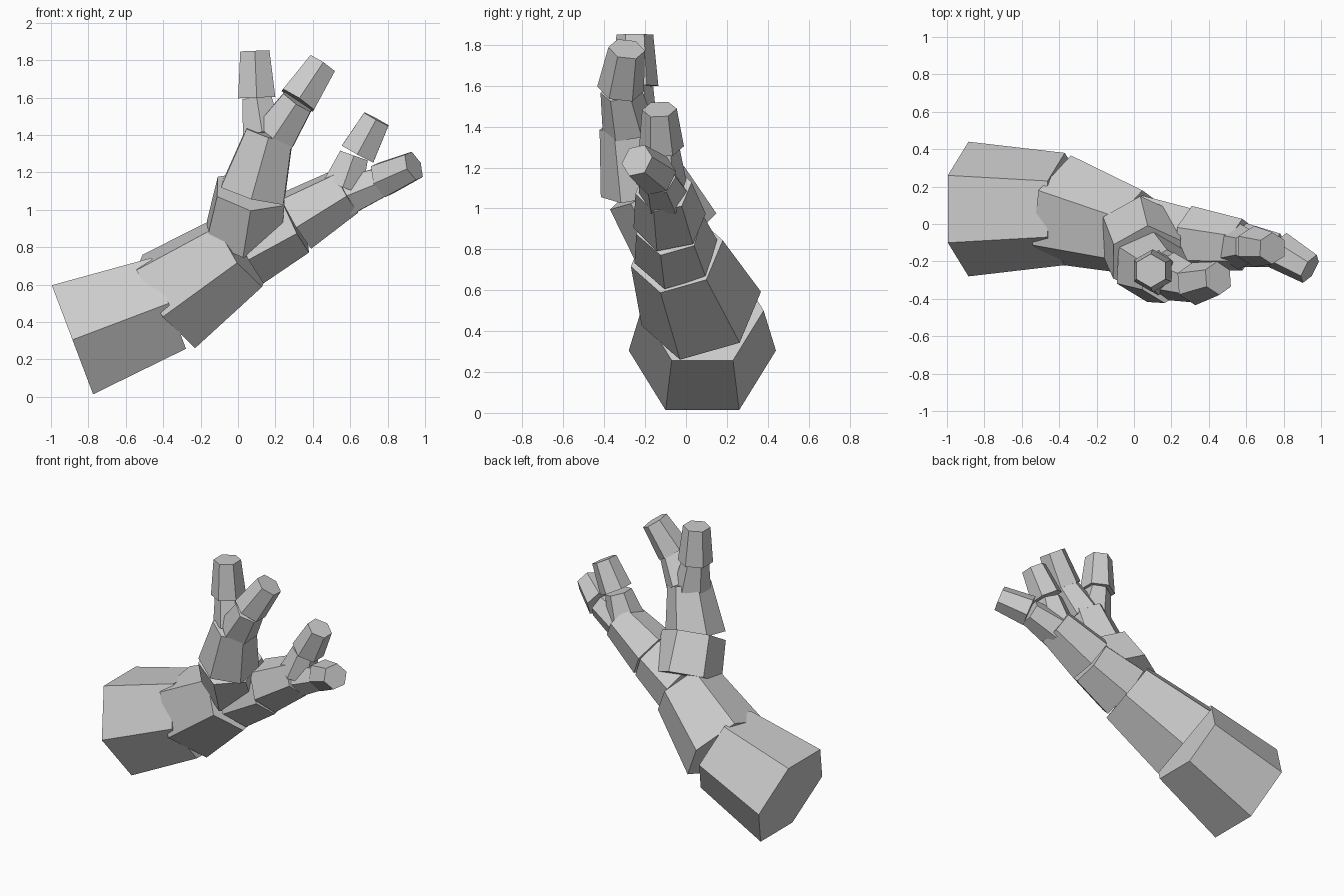
import bpy
import bmesh
from math import cos, sin, pi
from mathutils import Vector

cube = bpy.data.objects.get("Cube")
if cube:
    bpy.data.objects.remove(cube, do_unlink=True)

SIDES = 6

# One plain grey for the whole limb
grey = bpy.data.materials.new("light_grey")
grey.use_nodes = True
colour = (0.6, 0.6, 0.6, 1)
grey.diffuse_color = colour
grey.node_tree.nodes["Principled BSDF"].inputs["Base Color"].default_value = colour


def segment(name, start, end, r_start, r_end, ridge=(0, 1, 0)):
    """Capped six-sided taper; ridge is the direction one corner points to."""
    start, end = Vector(start), Vector(end)
    axis = (end - start).normalized()
    u = Vector(ridge)
    u = (u - axis * u.dot(axis)).normalized()
    v = axis.cross(u)
    bm = bmesh.new()
    rings = []
    for centre, r in ((start, r_start), (end, r_end)):
        angles = [2 * pi * i / SIDES for i in range(SIDES)]
        rings.append([bm.verts.new(centre + r * (u * cos(a) + v * sin(a))) for a in angles])
    low, high = rings
    for i in range(SIDES):
        j = (i + 1) % SIDES
        bm.faces.new((low[i], low[j], high[j], high[i]))
    bm.faces.new(low[::-1])
    bm.faces.new(high)
    mesh = bpy.data.meshes.new(name)
    bm.to_mesh(mesh)
    bm.free()
    mesh.materials.append(grey)
    bpy.context.collection.objects.link(bpy.data.objects.new(name, mesh))


# Main limb
segment("limb_base", (-0.885, 0.08, 0.305), (-0.37, 0.08, 0.5), 0.36, 0.3)
segment("limb_middle", (-0.37, 0.075, 0.51), (0.02, -0.045, 0.78), 0.305, 0.235, (0, 1, 0.2))

# Lower fork
segment("lower_fork_root", (0.05, -0.05, 0.79), (0.31, -0.08, 0.92), 0.21, 0.17, (0, 1, 0.3))
segment("lower_fork", (0.31, -0.08, 0.94), (0.58, -0.11, 1.1), 0.18, 0.14, (0, 1, 0.2))
segment("lower_upright_twig", (0.56, -0.12, 1.12), (0.62, -0.12, 1.29), 0.125, 0.09)
segment("lower_upright_tip", (0.64, -0.12, 1.3), (0.74, -0.13, 1.485), 0.11, 0.085)
segment("lower_side_twig", (0.57, -0.11, 1.07), (0.77, -0.14, 1.15), 0.12, 0.09)
segment("lower_side_tip", (0.77, -0.14, 1.16), (0.94, -0.24, 1.235), 0.105, 0.085)

# Upper fork
segment("upper_fork_root", (0.03, -0.05, 0.86), (0.07, -0.19, 1.1), 0.23, 0.21, (0, 0.9, 0.4))
segment("upper_fork", (0.08, -0.22, 1.09), (0.17, -0.28, 1.41), 0.2, 0.145)
segment("upper_left_twig", (0.2, -0.28, 1.4), (0.32, -0.32, 1.58), 0.13, 0.1)
segment("upper_left_tip", (0.32, -0.32, 1.585), (0.45, -0.29, 1.78), 0.115, 0.09)
segment("upper_right_twig", (0.13, -0.26, 1.41), (0.1, -0.25, 1.6), 0.12, 0.09)
segment("upper_right_tip", (0.1, -0.25, 1.6), (0.09, -0.25, 1.85), 0.115, 0.09)
